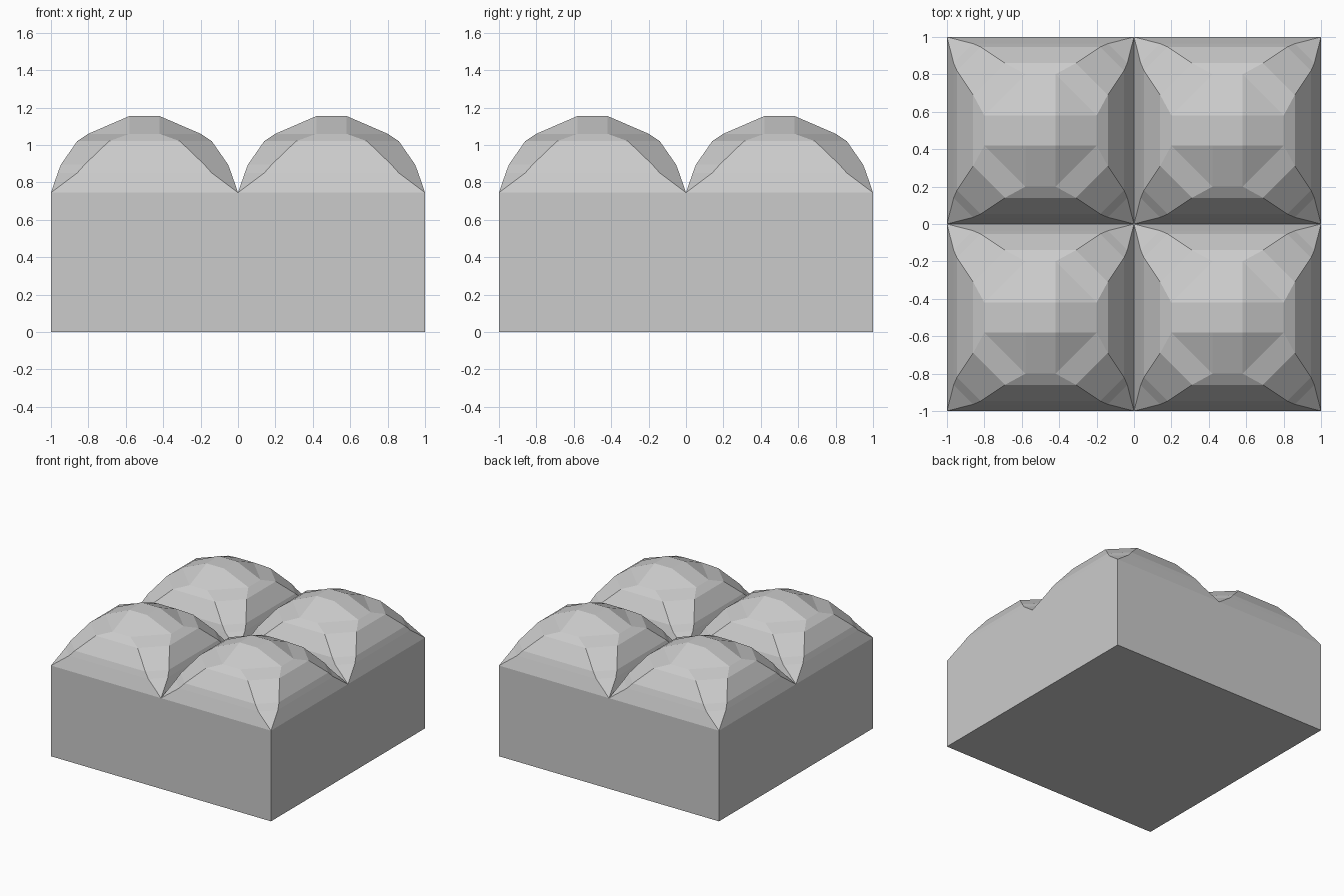
import bpy, bmesh

if "Cube" in bpy.data.objects:
    bpy.data.objects.remove(bpy.data.objects["Cube"])

WALL = 0.745   # height of the straight sides
# dome rings: (inset from cell edge, where the corner chamfer starts, height)
RINGS = [(0.036, 0.14, 0.85), (0.053, 0.18, 0.895),
         (0.14, 0.31, 1.02), (0.20, 0.42, 1.06)]
TOP_IN, TOP_Z = 0.42, 1.155


def square(bm, inset, z, cx, cy):
    h = 0.5 - inset
    return [bm.verts.new((cx + sx * h, cy + sy * h, z))
            for sx, sy in ((-1, -1), (1, -1), (1, 1), (-1, 1))]


def octagon(bm, inset, start, z, cx, cy):
    a, b = 0.5 - inset, 0.5 - start
    pts = [(-a, -b), (-b, -a), (b, -a), (a, -b), (a, b), (b, a), (-b, a), (-a, b)]
    return [bm.verts.new((cx + x, cy + y, z)) for x, y in pts]


def add_dome(bm, cx, cy):
    # each square corner meets two octagon points, so it is listed twice
    base = [v for v in square(bm, 0, WALL, cx, cy) for _ in range(2)]
    top = square(bm, TOP_IN, TOP_Z, cx, cy)
    loops = [base] + [octagon(bm, *r, cx, cy) for r in RINGS]
    loops.append([v for v in top for _ in range(2)])
    for lo, hi in zip(loops, loops[1:]):
        for i in range(8):
            j = (i + 1) % 8
            bm.faces.new(list(dict.fromkeys((lo[i], lo[j], hi[j], hi[i]))))
    bm.faces.new(top)


bm = bmesh.new()
# four faceted domes in a two by two grid
for cx in (-0.5, 0.5):
    for cy in (-0.5, 0.5):
        add_dome(bm, cx, cy)

# straight side walls and bottom
outline = [(-1, -1), (0, -1), (1, -1), (1, 0), (1, 1), (0, 1), (-1, 1), (-1, 0)]
low = [bm.verts.new((x, y, 0)) for x, y in outline]
high = [bm.verts.new((x, y, WALL)) for x, y in outline]
for i in range(8):
    j = (i + 1) % 8
    bm.faces.new((low[i], low[j], high[j], high[i]))
bm.faces.new(low[::-1])

bmesh.ops.remove_doubles(bm, verts=bm.verts, dist=0.0005)
mesh = bpy.data.meshes.new("domed_block")
bm.to_mesh(mesh)
bm.free()
bpy.context.collection.objects.link(bpy.data.objects.new("domed_block", mesh))
